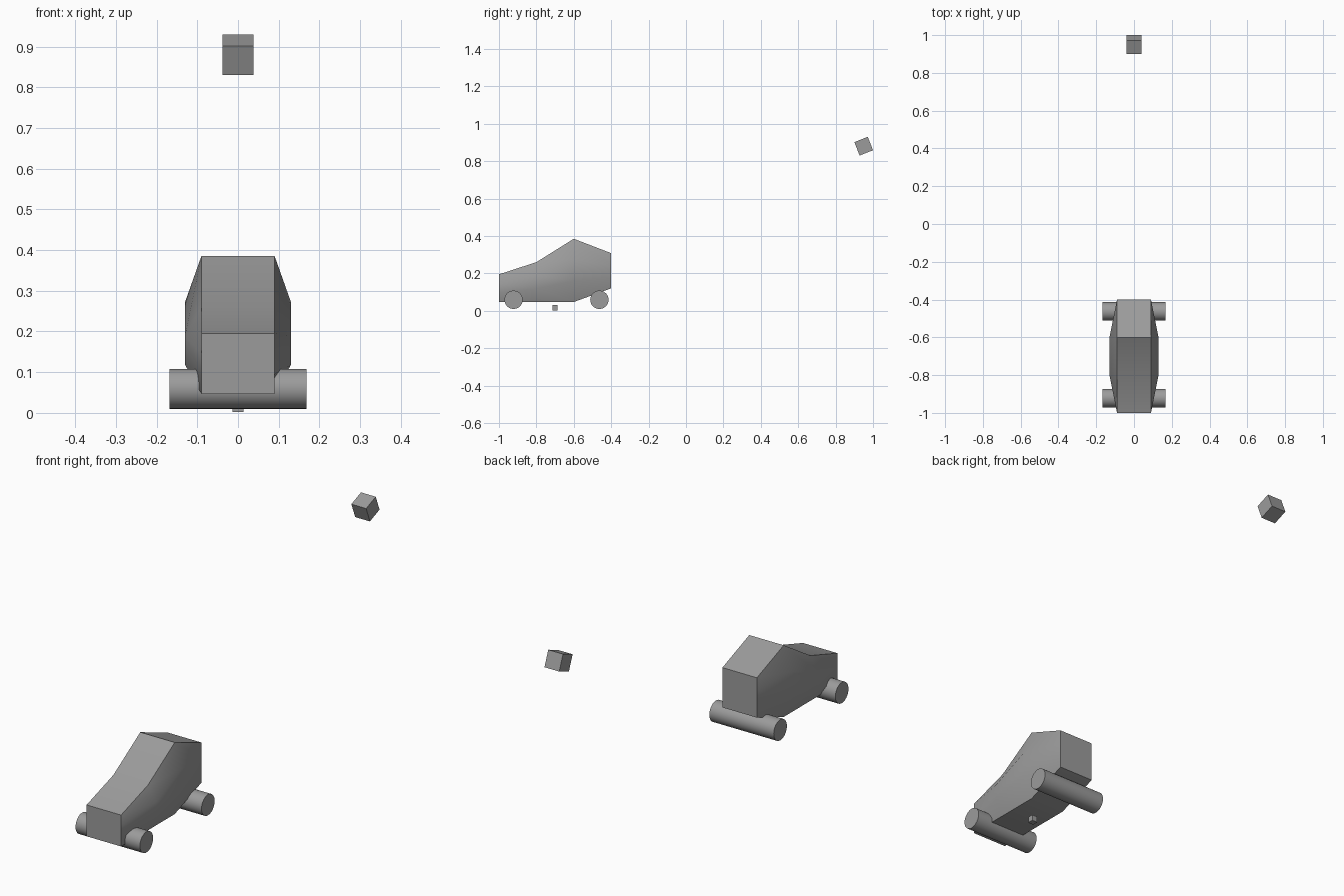
import bpy
import bmesh
import math

old = bpy.data.objects.get("Cube")
if old:
    bpy.data.objects.remove(old, do_unlink=True)

grey = bpy.data.materials.new("plain_grey")
grey.use_nodes = True
colour = (0.33, 0.33, 0.33, 1)
grey.diffuse_color = colour
grey.node_tree.nodes["Principled BSDF"].inputs["Base Color"].default_value = colour


def finish(obj, name, smooth_angle=None):
    obj.name = name
    obj.data.materials.clear()
    obj.data.materials.append(grey)
    if smooth_angle:
        bpy.ops.object.select_all(action="DESELECT")
        obj.select_set(True)
        bpy.context.view_layer.objects.active = obj
        bpy.ops.object.shade_smooth_by_angle(angle=math.radians(smooth_angle))
    return obj


def add_block(name, size, location, tilt=0):
    bpy.ops.mesh.primitive_cube_add(size=size, location=location, rotation=(tilt, 0, 0))
    finish(bpy.context.object, name)


# Car body: stations along y with bottom and top heights; flanks bulge in the middle
stations = [(-1.0, 0.047, 0.195), (-0.8, 0.047, 0.26), (-0.6, 0.047, 0.385), (-0.4, 0.12, 0.308)]
bm = bmesh.new()
rings = []
for i, (y, low, high) in enumerate(stations):
    heights = [low + (high - low) * k / 3 for k in range(4)]
    ring = []
    for side in (-1, 1):
        for k in range(4):
            level = k if side < 0 else 3 - k
            bulged = i in (1, 2) and level in (1, 2)
            ring.append(bm.verts.new((side * (0.13 if bulged else 0.09), y, heights[level])))
    rings.append(ring)
for a, b in zip(rings, rings[1:]):
    for k in range(8):
        n = (k + 1) % 8
        bm.faces.new((a[k], a[n], b[n], b[k]))
bm.faces.new(rings[0])
bm.faces.new(rings[-1])
bmesh.ops.recalc_face_normals(bm, faces=bm.faces)
mesh = bpy.data.meshes.new("car_body")
bm.to_mesh(mesh)
bm.free()
body = bpy.data.objects.new("car_body", mesh)
bpy.context.collection.objects.link(body)
finish(body, "car_body", 35)

# Wheel rollers running the full width
for name, y in (("front_wheels", -0.922), ("rear_wheels", -0.463)):
    bpy.ops.mesh.primitive_cylinder_add(vertices=32, radius=0.049, depth=0.336,
                                        location=(0, y, 0.059), rotation=(0, math.pi / 2, 0))
    finish(bpy.context.object, name, 35)

# Small block under the body and the tilted floating block
add_block("under_block", 0.028, (0, -0.7, 0.016))
add_block("floating_block", 0.077, (0, 0.95, 0.88), math.radians(21.5))
